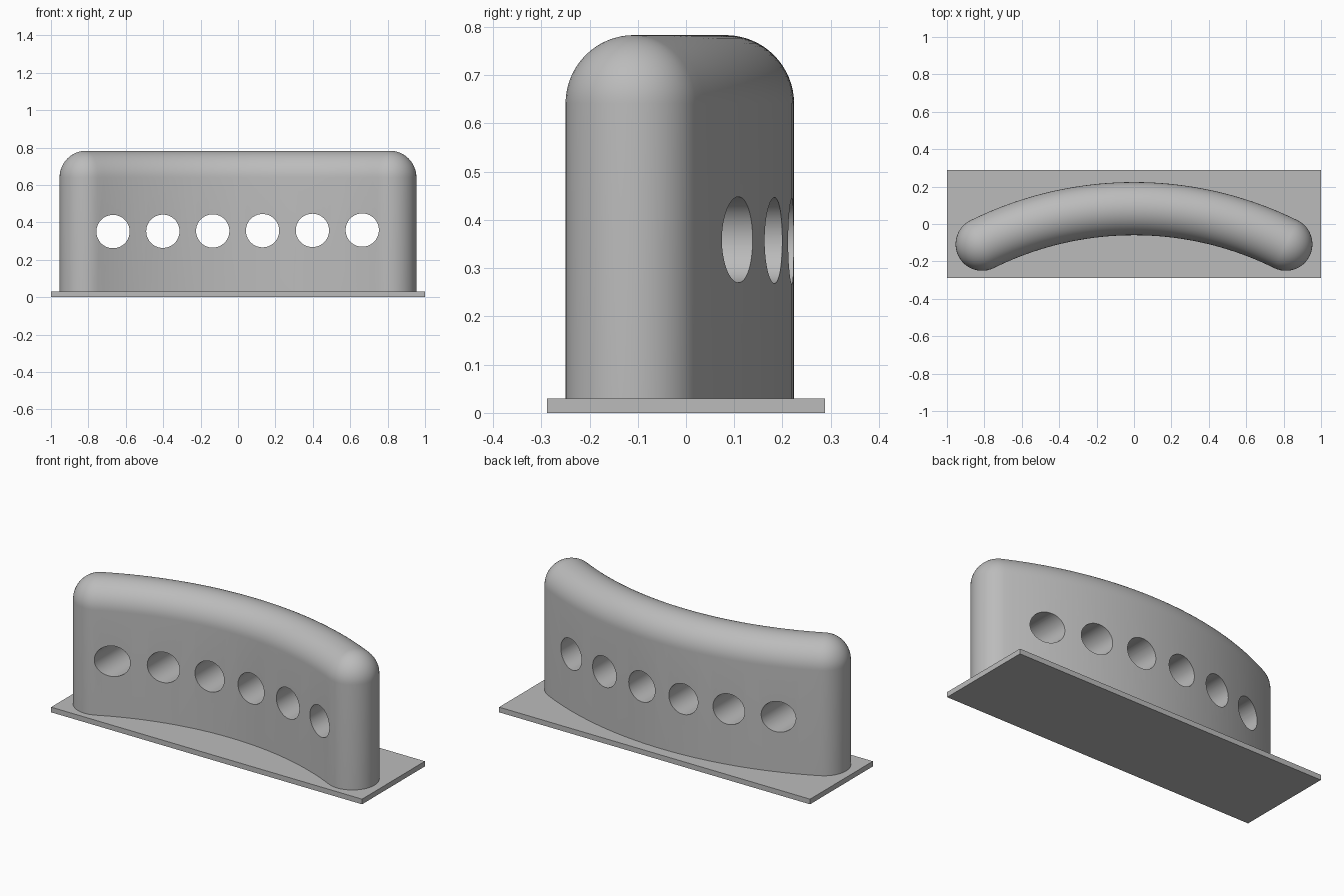
import bpy
import bmesh
from math import sin, cos, pi, asin, radians
from mathutils import Matrix, Vector

if "Cube" in bpy.data.objects:
    bpy.data.objects.remove(bpy.data.objects["Cube"])

PLATE_TOP, TOP = 0.03, 0.783
RADIUS = 0.142              # half thickness of the wall and its rounding
BEND = 1.83                 # radius of the wall's centre line
END_X, CREST_Y = 0.812, 0.082
ARC_STEPS, CAP_STEPS, ROUND_STEPS = 48, 24, 16

grey = bpy.data.materials.new("plain grey")
grey.use_nodes = True
colour = (0.5, 0.5, 0.5, 1)
grey.diffuse_color = colour
grey.node_tree.nodes["Principled BSDF"].inputs["Base Color"].default_value = colour


def finish(bm, name):
    bmesh.ops.recalc_face_normals(bm, faces=bm.faces[:])
    mesh = bpy.data.meshes.new(name)
    bm.to_mesh(mesh)
    bm.free()
    mesh.materials.append(grey)
    obj = bpy.data.objects.new(name, mesh)
    bpy.context.collection.objects.link(obj)
    return obj


def outline(d):
    """Curved stadium at distance d around the bent centre line."""
    half = asin(END_X / BEND)
    centre = Vector((0, CREST_Y - BEND))
    sweep = [half * (2 * i / ARC_STEPS - 1) for i in range(ARC_STEPS + 1)]

    def polar(a, r):
        return Vector((sin(a), cos(a))) * r

    pts = [centre + polar(a, BEND + d) for a in sweep]
    caps = [pi * i / CAP_STEPS for i in range(1, CAP_STEPS)]
    pts += [centre + polar(half, BEND) + polar(half + t, d) for t in caps]
    pts += [centre + polar(a, BEND - d) for a in reversed(sweep)]
    pts += [centre + polar(-half, BEND) + polar(pi - half + t, d) for t in caps]
    return pts


# Base plate
bm = bmesh.new()
bmesh.ops.create_cube(bm, size=1, matrix=Matrix.Translation((0, 0, PLATE_TOP / 2))
                      @ Matrix.Diagonal((2, 0.577, PLATE_TOP, 1)))
finish(bm, "base_plate")

# Curved wall: stacked outlines that shrink to the centre line at the crest
bm = bmesh.new()
levels = [(RADIUS, PLATE_TOP)]
for i in range(ROUND_STEPS + 1):
    t = pi / 2 * i / ROUND_STEPS
    levels.append((RADIUS * cos(t), TOP - RADIUS + RADIUS * sin(t)))
rings = [[bm.verts.new((p.x, p.y, z)) for p in outline(d)] for d, z in levels]
bm.faces.new(rings[0])
for low, high in zip(rings, rings[1:]):
    for i in range(len(low)):
        bm.faces.new((low[i - 1], low[i], high[i], high[i - 1]))
bmesh.ops.remove_doubles(bm, verts=bm.verts[:], dist=0.0005)
wall = finish(bm, "curved_wall")

# Row of round through holes, rising very slightly to the left
bm = bmesh.new()
for i in range(6):
    x = (i - 2.5) * 0.2665
    bmesh.ops.create_cone(bm, cap_ends=True, segments=64, radius1=0.089,
                          radius2=0.089, depth=1,
                          matrix=Matrix.Translation((x - 0.002, 0, 0.355 + 0.006 * x))
                          @ Matrix.Rotation(pi / 2, 4, "X"))
cutter = finish(bm, "hole_cutter")
cutter.hide_render = True

cut = wall.modifiers.new("holes", "BOOLEAN")
cut.operation = "DIFFERENCE"
cut.solver = "EXACT"
cut.object = cutter
bpy.ops.object.select_all(action="DESELECT")
bpy.context.view_layer.objects.active = wall
wall.select_set(True)
bpy.ops.object.modifier_apply(modifier=cut.name)
bpy.data.objects.remove(cutter)
bpy.ops.object.shade_smooth_by_angle(angle=radians(30))
